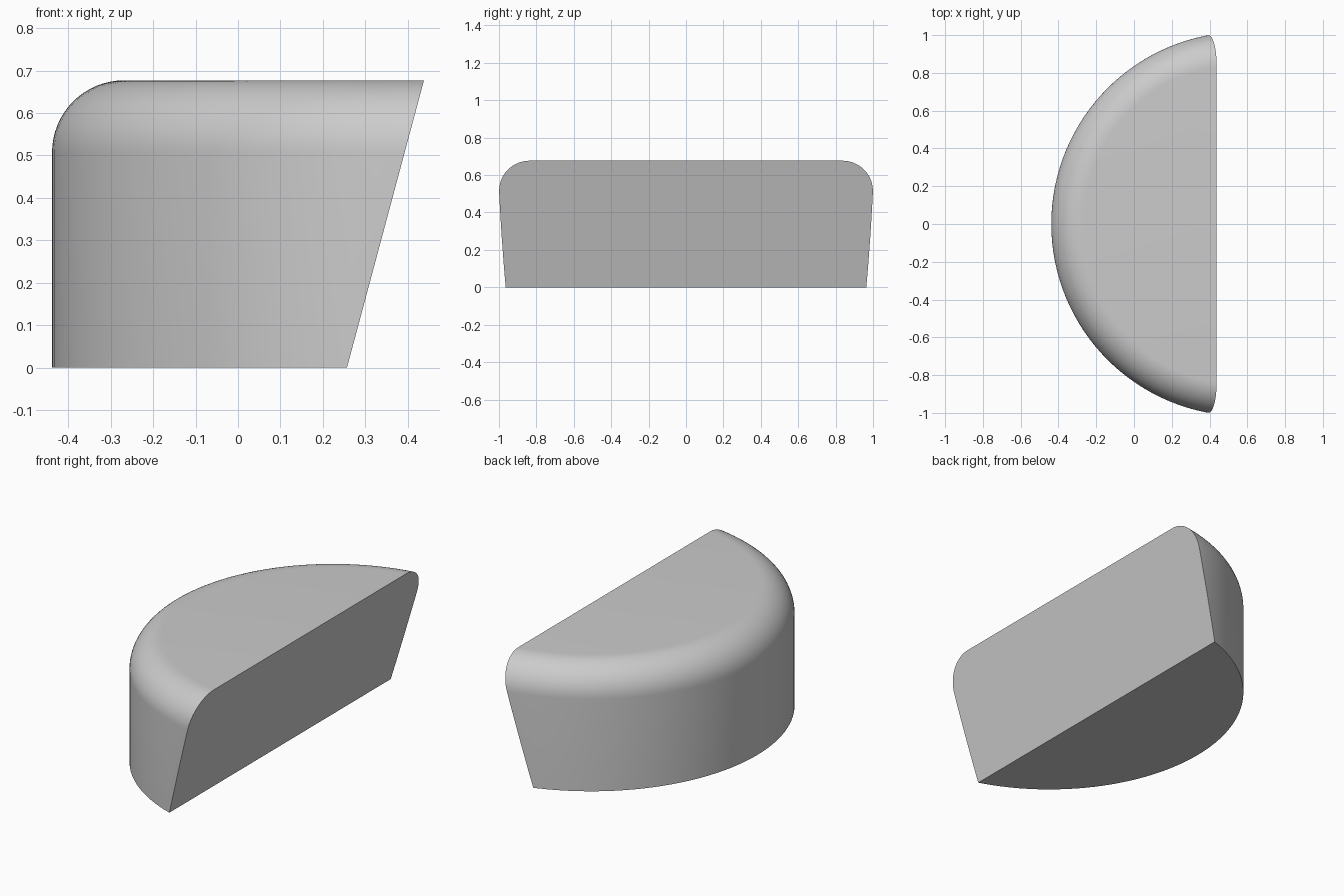
import bpy, bmesh, math
from mathutils import Vector

cube = bpy.data.objects.get("Cube")
if cube:
    bpy.data.objects.remove(cube)

RADIUS, HEIGHT, FILLET = 1.0165, 0.677, 0.17
BACK, TOP_EDGE = -0.438, 0.438
SLANT = math.radians(15)

grey = bpy.data.materials.new("plain_grey")
grey.use_nodes = True
colour = (0.6, 0.6, 0.6, 1)
grey.diffuse_color = colour
grey.node_tree.nodes["Principled BSDF"].inputs["Base Color"].default_value = colour

# Upright disc
bm = bmesh.new()
bmesh.ops.create_cone(bm, cap_ends=True, segments=128, radius1=RADIUS,
                      radius2=RADIUS, depth=HEIGHT)
bmesh.ops.translate(bm, verts=bm.verts, vec=(BACK + RADIUS, 0, HEIGHT / 2))

# Rounded upper rim
rim = [e for e in bm.edges if all(v.co.z > HEIGHT - 0.01 for v in e.verts)]
bmesh.ops.bevel(bm, geom=rim, offset=FILLET, segments=16, profile=0.5,
                affect='EDGES', clamp_overlap=False)

# Slanted flat face
normal = Vector((math.cos(SLANT), 0, -math.sin(SLANT)))
cut = bmesh.ops.bisect_plane(bm, geom=bm.verts[:] + bm.edges[:] + bm.faces[:],
                             plane_co=(TOP_EDGE, 0, HEIGHT), plane_no=normal,
                             clear_outer=True)
loop = [g for g in cut["geom_cut"] if isinstance(g, bmesh.types.BMEdge)]
bmesh.ops.contextual_create(bm, geom=loop)
bmesh.ops.recalc_face_normals(bm, faces=bm.faces)

mesh = bpy.data.meshes.new("rounded_half_disc")
bm.to_mesh(mesh)
bm.free()
mesh.materials.append(grey)
block = bpy.data.objects.new("rounded_half_disc", mesh)
bpy.context.collection.objects.link(block)

# Smooth curved surfaces, crisp cut edges
bpy.ops.object.select_all(action='DESELECT')
block.select_set(True)
bpy.context.view_layer.objects.active = block
bpy.ops.object.shade_smooth_by_angle(angle=math.radians(30))
